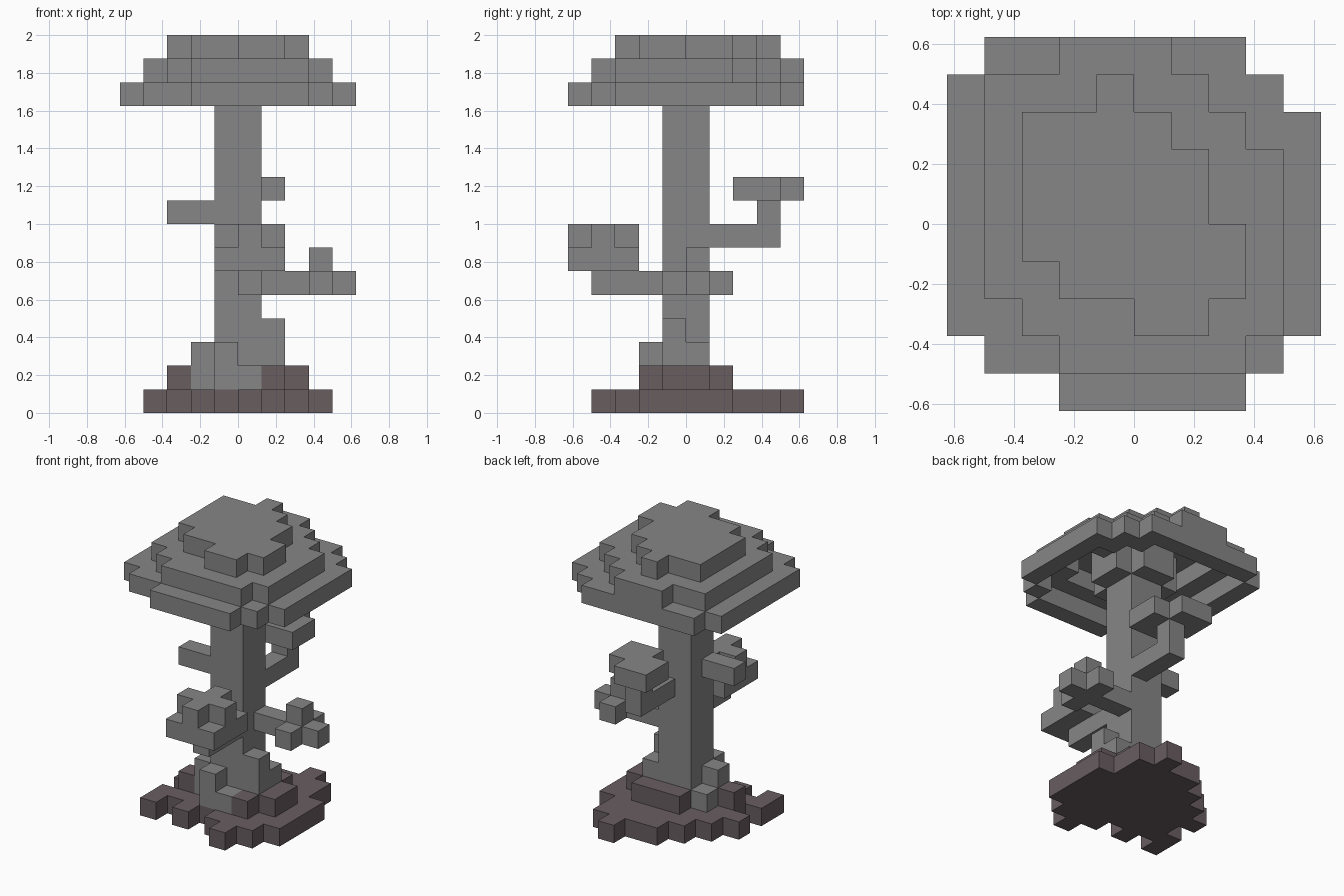
import bpy
import bmesh
from itertools import product
from mathutils import Vector

UNIT = 0.125

cube = bpy.data.objects.get("Cube")
if cube:
    bpy.data.objects.remove(cube, do_unlink=True)


def make_material(name, rgb):
    mat = bpy.data.materials.new(name)
    mat.use_nodes = True
    color = (*rgb, 1.0)
    mat.diffuse_color = color
    mat.node_tree.nodes["Principled BSDF"].inputs["Base Color"].default_value = color
    return mat


stone = make_material("stone grey", (0.24, 0.24, 0.24))
soil = make_material("soil brown", (0.14, 0.11, 0.118))


def box(x0, x1, y0, y1, z0, z1):
    """Block of unit cells between grid limits."""
    return set(product(range(x0, x1), range(y0, y1), range(z0, z1)))


def slab(z, y, *spans):
    """One layer of cells, given an x span for each row going back from y."""
    cells = set()
    for row, (x0, x1) in enumerate(spans):
        cells |= box(x0, x1, y + row, y + row + 1, z, z + 1)
    return cells


def plus(x, y, z):
    """Flat cross of five cells."""
    return box(x - 1, x + 2, y, y + 1, z, z + 1) | box(x, x + 1, y - 1, y + 2, z, z + 1)


def hollow(layer, above):
    """Keep the rim of a layer and whatever shows beyond the layer above."""
    roofed = {(x, y) for x, y, z in above}
    sides = [(1, 0), (-1, 0), (0, 1), (0, -1)]
    return {
        (x, y, z) for x, y, z in layer
        if (x, y) not in roofed
        or any((x + dx, y + dy, z) not in layer for dx, dy in sides)
    }


parts = {}

# Ground: ragged bottom layer and a smaller mound
parts["ground"] = (
    slab(0, -4, (1, 2), (0, 3), (-4, 4), (-3, 4), (-4, 4), (-3, 4), (-2, 3), (-1, 3), (1, 2))
    | box(-4, -3, -3, -2, 0, 1) | box(-2, -1, -3, -2, 0, 1), soil)
parts["mound"] = (
    slab(1, -2, (1, 2), (2, 3), (2, 3), (-1, 2)) | box(-3, -2, -1, 0, 1, 2), soil)

# Trunk and roots
parts["trunk"] = (box(-1, 1, -1, 1, 1, 15), stone)
parts["front_root"] = (box(-1, 0, -2, -1, 1, 3) | box(0, 1, -2, -1, 1, 2), stone)
parts["right_root"] = (box(-2, -1, -1, 0, 1, 3) | box(-2, -1, 0, 1, 1, 2), stone)
parts["left_root"] = (box(1, 2, -1, 0, 1, 4) | box(1, 2, 0, 1, 1, 3), stone)

# Branches with their tufts
parts["front_branch"] = (box(0, 1, -4, -1, 5, 6), stone)
parts["front_tuft"] = (box(-1, 2, -5, -2, 6, 7) | plus(0, -4, 7), stone)
parts["left_branch"] = (box(1, 3, 0, 1, 5, 6), stone)
parts["left_tuft"] = (plus(3, 0, 5) - box(2, 3, 0, 1, 5, 6) | box(3, 4, 0, 1, 6, 7), stone)
parts["right_branch"] = (box(-3, -1, -1, 0, 8, 9), stone)
parts["back_branch"] = (box(0, 1, 1, 4, 7, 8) | box(0, 1, 3, 4, 8, 9), stone)
parts["back_tuft"] = (slab(9, 2, (0, 2), (-1, 2), (-1, 1)), stone)

# Stepped cap, hollow underneath, with a collar round the trunk
cap_low = slab(13, -5, (-2, 3), (-4, 4), *[(-5, 5)] * 6, (-5, 4), (-4, 3))
cap_mid = slab(14, -4, (-2, 3), (-3, 4), *[(-4, 4)] * 4, (-4, 3), (-4, 2), (-2, 1))
cap_top = slab(15, -3, (0, 2), (-2, 3), (-3, 3), (-3, 2), (-3, 2), (-3, 1), (-1, 0))
parts["cap_rim"] = (hollow(cap_low, cap_mid), stone)
parts["cap_middle"] = (hollow(cap_mid, cap_top), stone)
parts["cap_top"] = (cap_top, stone)
parts["cap_collar"] = (
    (box(-2, 2, -1, 1, 13, 15) | box(-1, 1, -2, 2, 13, 15)) - parts["trunk"][0], stone)

occupied = set().union(*(cells for cells, mat in parts.values()))


def build(name, cells, mat):
    """Skin the cells of a part with only the faces that are exposed."""
    bm = bmesh.new()
    for cell in sorted(cells):
        center = Vector(cell) + Vector((0.5, 0.5, 0.5))
        for axis, sign in product(range(3), (-1, 1)):
            n = Vector((0, 0, 0))
            n[axis] = sign
            if tuple(int(c + d) for c, d in zip(cell, n)) in occupied:
                continue
            u = Vector((0, 0, 0))
            u[(axis + 1) % 3] = 1
            v = n.cross(u)
            corners = [(1, 1), (-1, 1), (-1, -1), (1, -1)]
            bm.faces.new([
                bm.verts.new((center + (n + u * a + v * b) / 2) * UNIT)
                for a, b in corners])
    bmesh.ops.remove_doubles(bm, verts=bm.verts, dist=UNIT / 100)
    mesh = bpy.data.meshes.new(name)
    bm.to_mesh(mesh)
    bm.free()
    mesh.materials.append(mat)
    bpy.context.collection.objects.link(bpy.data.objects.new(name, mesh))


for name, (cells, mat) in parts.items():
    build(name, cells, mat)
